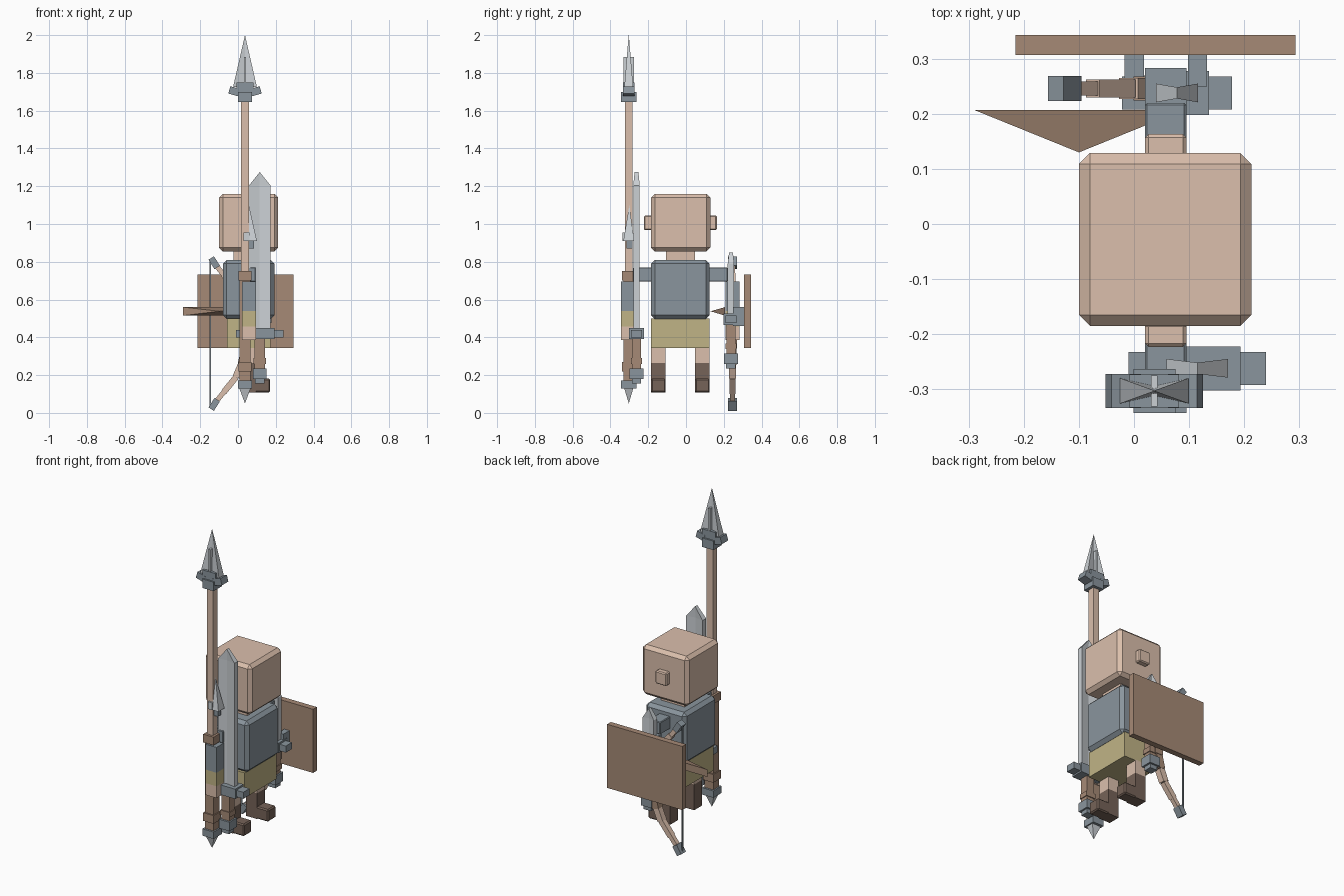
import bpy, bmesh, math
from mathutils import Vector

if "Cube" in bpy.data.objects:
    bpy.data.objects.remove(bpy.data.objects["Cube"])


def mat(name, rgb):
    m = bpy.data.materials.new(name)
    lin = [(c / 255 / 12.92 if c < 10 else ((c / 255 + 0.055) / 1.055) ** 2.4) for c in rgb]
    m.diffuse_color = (*lin, 1)
    m.use_nodes = True
    m.node_tree.nodes["Principled BSDF"].inputs["Base Color"].default_value = m.diffuse_color
    return m


SKIN = mat("pale_tan", (219, 191, 172))
GREY = mat("steel_grey", (138, 149, 157))
BLADE = mat("light_steel", (203, 208, 212))
KHAKI = mat("khaki", (192, 180, 134))
BROWN = mat("wood_brown", (166, 138, 118))
BOOT = mat("boot_brown", (118, 99, 88))


def add(name, verts, faces, m):
    me = bpy.data.meshes.new(name)
    me.from_pydata(verts, [], faces)
    bm = bmesh.new()
    bm.from_mesh(me)
    bmesh.ops.recalc_face_normals(bm, faces=bm.faces)
    bm.to_mesh(me)
    bm.free()
    me.materials.append(m)
    o = bpy.data.objects.new(name, me)
    bpy.context.collection.objects.link(o)
    return o


def box(name, x, y, z, m, bevel=0):
    v = [(a, b, c) for a in x for b in y for c in z]
    f = [(0, 1, 3, 2), (4, 6, 7, 5), (0, 4, 5, 1), (2, 3, 7, 6), (0, 2, 6, 4), (1, 5, 7, 3)]
    o = add(name, v, f, m)
    if bevel:
        b = o.modifiers.new("Bevel", "BEVEL")
        b.width, b.segments = bevel, 1
    return o


def cbox(name, cx, cy, hx, hy, z, m, bevel=0):
    return box(name, (cx - hx, cx + hx), (cy - hy, cy + hy), z, m, bevel)


def pyramid(name, base, apex, m):
    n = len(base)
    return add(name, base + [apex], [tuple(range(n))] + [(i, (i + 1) % n, n) for i in range(n)], m)


def blade(name, cx, cy, hx, hy, z0, zs, z1, tip):
    """Hollow-ground blade: waisted section, straight up to zs, then tapering to z1."""
    sec = [(-hx, -hy), (0, -hy * .4), (hx, -hy), (hx, hy), (0, hy * .4), (-hx, hy)]
    v = [(cx + a, cy + b, z) for z in (z0, zs) for a, b in sec]
    v += [(cx, cy - tip, z1), (cx, cy + tip, z1)]
    f = [(0, 1, 4, 5), (1, 2, 3, 4)]
    f += [(i, (i + 1) % 6, 6 + (i + 1) % 6, 6 + i) for i in range(6)]
    f += [(6, 7, 12), (7, 8, 12), (8, 9, 13, 12), (9, 10, 13), (10, 11, 13), (11, 6, 12, 13)]
    return add(name, v, f, BLADE)


def bar(name, p, q, y, w, d, m):
    """Straight bar in the xz plane from p to q."""
    a, b = Vector(p), Vector(q)
    n = (b - a).normalized()
    n = Vector((-n.y, n.x)) * w
    v = [(c.x, y + s, c.y) for s in (-d, d) for c in (a - n, a + n, b + n, b - n)]
    f = [(0, 1, 2, 3), (4, 5, 6, 7)] + [(i, (i + 1) % 4, 4 + (i + 1) % 4, 4 + i) for i in range(4)]
    return add(name, v, f, m)


# Body
CY = -0.03
LX = (0.02, 0.095)
box("head", (-0.10, 0.213), (-0.185, 0.129), (0.855, 1.16), SKIN, 0.02)
cbox("neck", 0.057, CY, 0.08, 0.077, (0.80, 0.865), SKIN)
box("torso", (-0.08, 0.193), (-0.185, 0.125), (0.497, 0.81), GREY, 0.02)
box("pelvis", (-0.058, 0.172), (-0.185, 0.125), (0.344, 0.50), KHAKI)

# Limbs, mirrored across the body's centre plane
for s, side in ((-1, "right"), (1, "left")):
    def span(a, b):
        return tuple(sorted((CY + s * a, CY + s * b)))
    box(side + "_ear", LX, span(0.15, 0.193), (0.967, 1.045), SKIN, 0.006)
    box(side + "_shoulder", LX, span(0.15, 0.25), (0.695, 0.77), GREY, 0.004)
    box(side + "_arm", LX, span(0.24, 0.313), (0.54, 0.695), GREY)
    box(side + "_cuff", LX, span(0.24, 0.313), (0.457, 0.54), KHAKI)
    box(side + "_hand", LX, span(0.24, 0.313), (0.385, 0.457), SKIN)
    box(side + "_leg", LX, span(0.078, 0.155), (0.265, 0.35), SKIN)
    box(side + "_boot", LX, span(0.078, 0.155), (0.108, 0.265), BOOT)
    box(side + "_boot_toe", (0.05, 0.17), span(0.078, 0.155), (0.108, 0.182), BOOT, 0.007)

# Spear
SX, SY = 0.037, -0.303
cbox("spear_shaft", SX, SY, 0.021, 0.021, (0.15, 1.68), SKIN)
cbox("spear_grip", SX, SY, 0.029, 0.028, (0.17, 0.72), BROWN)
for z in (0.70, 0.22):
    cbox("spear_grip_band", SX, SY, 0.035, 0.036, (z, z + 0.05), BROWN)
cbox("spear_butt_collar", SX, SY, 0.038, 0.040, (0.13, 0.172), GREY)
pyramid("spear_butt_spike", [(SX + a * 0.03, SY + b * 0.024, 0.13) for a, b in
        ((-1, -1), (1, -1), (1, 1), (-1, 1))], (SX, SY, 0.05), BLADE)
cbox("spear_socket", SX, SY, 0.038, 0.040, (1.645, 1.70), GREY)
cbox("spear_head_block", SX, SY, 0.045, 0.030, (1.69, 1.75), GREY)
for s in (-1, 1):
    bar("spear_lug", (SX + s * 0.03, 1.695), (SX + s * 0.083, 1.71), SY, 0.02, 0.031, GREY)
blade("spear_head", SX, SY, 0.062, 0.023, 1.725, 1.73, 2.0, 0.0005)
cbox("spear_head_ridge", SX, SY, 0.006, 0.028, (1.74, 1.885), BLADE)

# Small blade fixed to the spear's side
pyramid("side_blade", [(0.04, -0.332, 0.91), (0.10, -0.332, 0.91), (0.10, -0.274, 0.91),
        (0.04, -0.274, 0.91)], (0.058, -0.30, 1.10), BLADE)
cbox("side_blade_mount", 0.068, -0.30, 0.017, 0.016, (0.87, 0.915), GREY)
box("side_blade_spur", (0.03, 0.06), (-0.335, -0.30), (0.91, 0.955), BLADE)

# Sword and dagger: same build at two sizes


def sword(name, cx, cy, hx, hy, z0, zs, z1, guard, block, zp):
    blade(name + "_blade", cx, cy, hx, hy, z0, zs, z1, hy * 0.6)
    cbox(name + "_guard", cx, cy, guard, 0.030, (z0 - 0.05, z0 - 0.01), GREY)
    cbox(name + "_guard_block", cx, cy, block, 0.040, (z0 - 0.06, z0), GREY)
    cbox(name + "_handle", cx, cy, 0.027, 0.024, (zp, z0 - 0.05), BROWN)
    cbox(name + "_handle_band", cx, cy, 0.032, 0.029, ((zp + z0) / 2 - 0.06, (zp + z0) / 2 - 0.03), BROWN)
    cbox(name + "_pommel", cx, cy, 0.036, 0.036, (zp - 0.01, zp + 0.045), GREY)
    cbox(name + "_pommel_cap", cx, cy, 0.025, 0.025, (zp - 0.035, zp - 0.01), GREY)


sword("sword", 0.115, -0.262, 0.056, 0.017, 0.45, 1.205, 1.275, 0.125, 0.078, 0.19)
sword("dagger", 0.078, 0.238, 0.038, 0.017, 0.525, 0.79, 0.85, 0.10, 0.058, 0.27)

# Bow, mirrored about its grip height
BY, BZ = 0.246, 0.42
limb = [(0.045, 0.06), (0.02, 0.16), (-0.01, 0.23), (-0.075, 0.31), (-0.12, 0.365)]
for s in (-1, 1):
    for i in range(4):
        p, q = limb[i], limb[i + 1]
        w = 0.022 - i * 0.003
        bar("bow_limb", (p[0], BZ + s * p[1]), (q[0], BZ + s * q[1]), BY, w, w,
            BROWN if i == 0 else SKIN)
    bar("bow_tip", (-0.11, BZ + s * 0.35), (-0.142, BZ + s * 0.40), BY, 0.017, 0.023, GREY)
cbox("bow_grip", 0.045, BY, 0.026, 0.025, (BZ - 0.08, BZ + 0.08), BROWN)
cbox("bow_string", -0.148, BY, 0.004, 0.004, (0.03, 0.81), GREY)

# Board shield with straps
box("shield_board", (-0.215, 0.293), (0.307, 0.343), (0.344, 0.733), BROWN)
for x in (-0.017, 0.098):
    box("shield_strap", (x, x + 0.035), (0.25, 0.307), (0.46, 0.56), GREY)

# Pointed wooden wedge beside the left arm
pyramid("wooden_wedge", [(-0.29, 0.207, 0.515), (0.09, 0.207, 0.515), (0.09, 0.207, 0.56),
        (-0.29, 0.207, 0.56)], (-0.10, 0.13, 0.538), BROWN)
